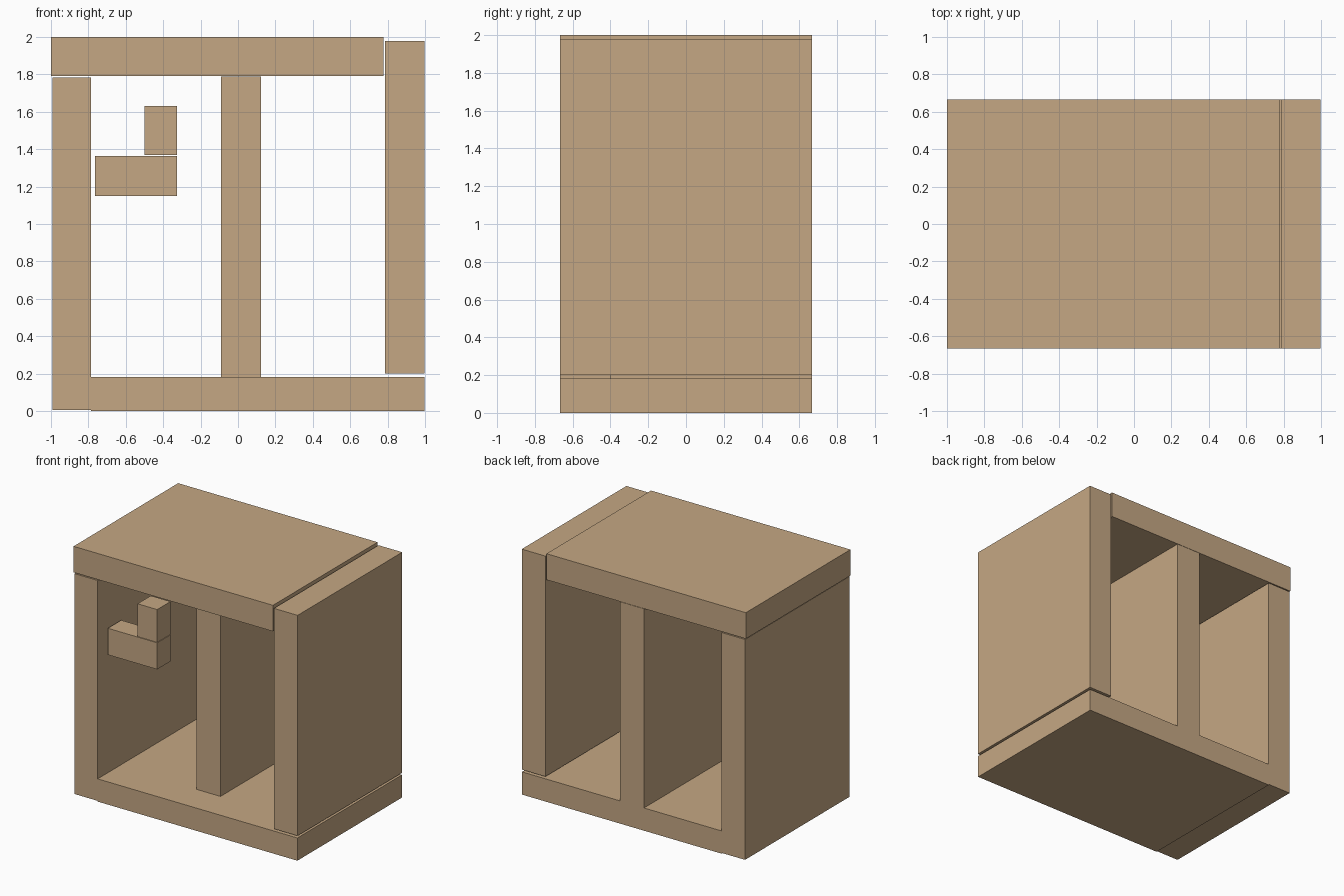
import bpy, bmesh

if "Cube" in bpy.data.objects:
    bpy.data.objects.remove(bpy.data.objects["Cube"])

wood = bpy.data.materials.new("wood")
wood.diffuse_color = (0.56, 0.39, 0.23, 1)
wood.use_nodes = True
wood.node_tree.nodes["Principled BSDF"].inputs["Base Color"].default_value = wood.diffuse_color
D = 0.666  # half depth


def extrude(name, profile, y0=-D, y1=D):
    """Extrude an (x, z) outline along y."""
    bm = bmesh.new()
    face = bm.faces.new([bm.verts.new((x, y0, z)) for x, z in profile])
    ext = bmesh.ops.extrude_face_region(bm, geom=[face])
    verts = [g for g in ext["geom"] if isinstance(g, bmesh.types.BMVert)]
    bmesh.ops.translate(bm, verts=verts, vec=(0, y1 - y0, 0))
    bmesh.ops.recalc_face_normals(bm, faces=bm.faces)
    mesh = bpy.data.meshes.new(name)
    bm.to_mesh(mesh)
    bm.free()
    mesh.materials.append(wood)
    obj = bpy.data.objects.new(name, mesh)
    bpy.context.collection.objects.link(obj)
    return obj


def board(name, x0, x1, z0, z1, y0=-D, y1=D):
    return extrude(name, [(x0, z0), (x1, z0), (x1, z1), (x0, z1)], y0, y1)


# Left wall and floor form one L-shaped frame, with a tiny step underneath
frame = extrude("wall_and_floor", [
    (-0.993, 0.006), (-0.785, 0.006), (-0.785, 0), (0.996, 0),
    (0.996, 0.183), (-0.785, 0.183), (-0.785, 1.782), (-0.993, 1.782)])

# Divider, set back from the front and joined to the floor
divider = board("divider", -0.092, 0.124, 0.1, 1.788, -0.40, D)
union = frame.modifiers.new("join_divider", "BOOLEAN")
union.operation = "UNION"
union.solver = "EXACT"
union.object = divider
bpy.context.view_layer.objects.active = frame
bpy.ops.object.modifier_apply(modifier=union.name)
bpy.data.objects.remove(divider)

# Loose top and right side
board("top", -1.0, 0.778, 1.79, 2.0)
board("right_side", 0.787, 0.998, 0.201, 1.978)

# Small L-shaped handle floating in the left opening
board("handle_base", -0.765, -0.325, 1.15, 1.364, -0.565, -0.395)
board("handle_post", -0.50, -0.325, 1.368, 1.632, -0.565, -0.395)
